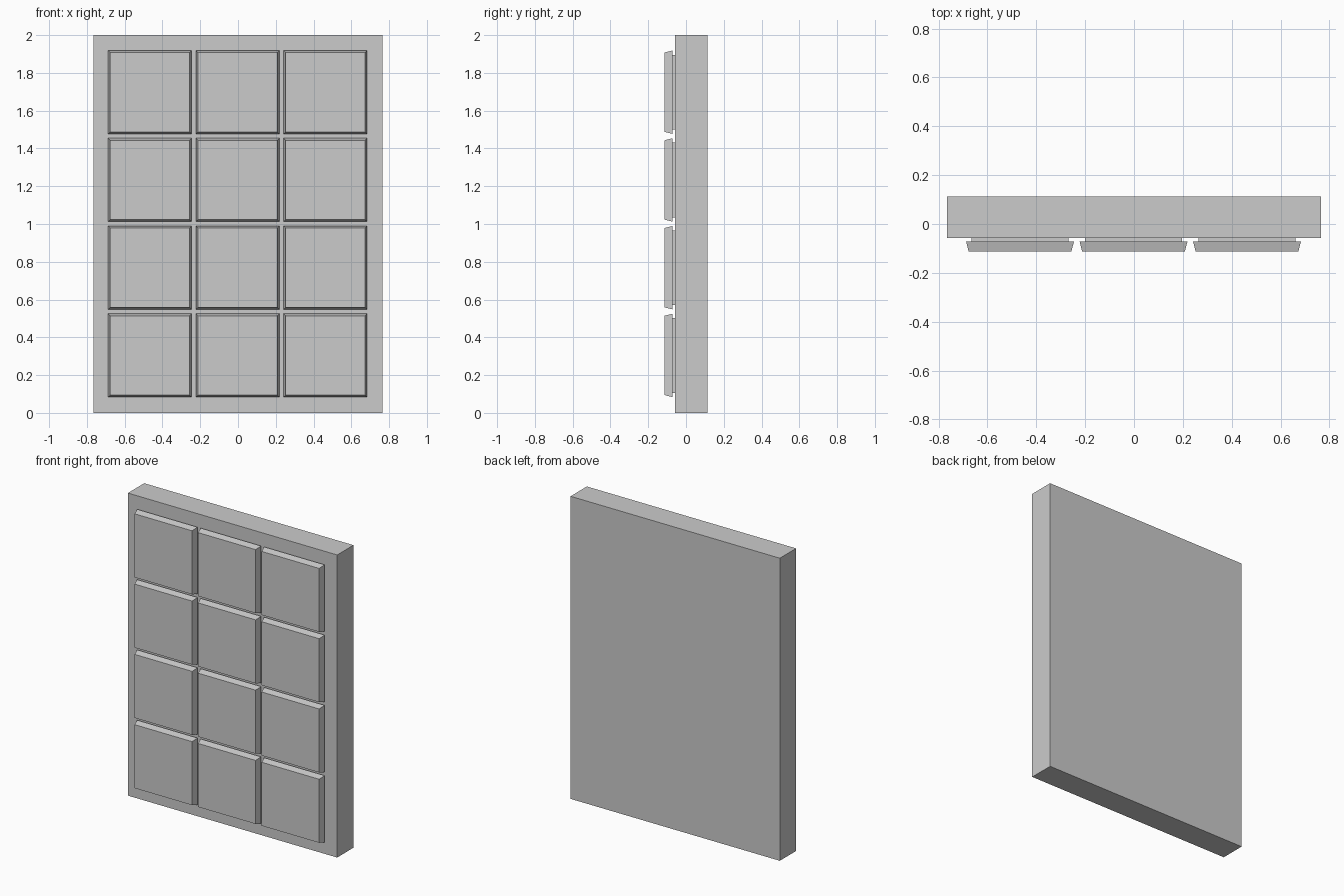
import bpy, bmesh

if "Cube" in bpy.data.objects:
    bpy.data.objects.remove(bpy.data.objects["Cube"])

SLAB_FRONT, PLATE_FRONT, PAD_FRONT = -0.057, -0.071, -0.113
PITCH = 0.4645


def block(name, x, z, back, front):
    """Square-edged or tapered block; back/front = (y, half width, half height)."""
    bm = bmesh.new()
    rings = []
    for y, hx, hz in (back, front):
        rings.append([bm.verts.new((sx * hx, y, sz * hz))
                      for sx, sz in ((-1, -1), (1, -1), (1, 1), (-1, 1))])
    for ring in rings:
        bm.faces.new(ring)
    for i in range(4):
        j = (i + 1) % 4
        bm.faces.new((rings[0][i], rings[0][j], rings[1][j], rings[1][i]))
    bmesh.ops.recalc_face_normals(bm, faces=bm.faces)
    mesh = bpy.data.meshes.new(name)
    bm.to_mesh(mesh)
    bm.free()
    obj = bpy.data.objects.new(name, mesh)
    obj.location = (x, 0, z)
    bpy.context.collection.objects.link(obj)
    return obj


# Main slab
block("slab", 0, 1, (0.113, 0.765, 1), (SLAB_FRONT, 0.765, 1))

# Grid of tapered pads, each raised on a smaller backing plate
for row in range(4):
    for col in range(3):
        x = -0.002 + (col - 1) * PITCH
        z = 1.001 + (row - 1.5) * PITCH
        tag = f"{row + 1}_{col + 1}"
        block(f"backing_plate_{tag}", x, z,
              (SLAB_FRONT, 0.198, 0.198), (PLATE_FRONT, 0.198, 0.198))
        block(f"pad_{tag}", x, z,
              (PLATE_FRONT, 0.221, 0.221), (PAD_FRONT, 0.21, 0.21))
